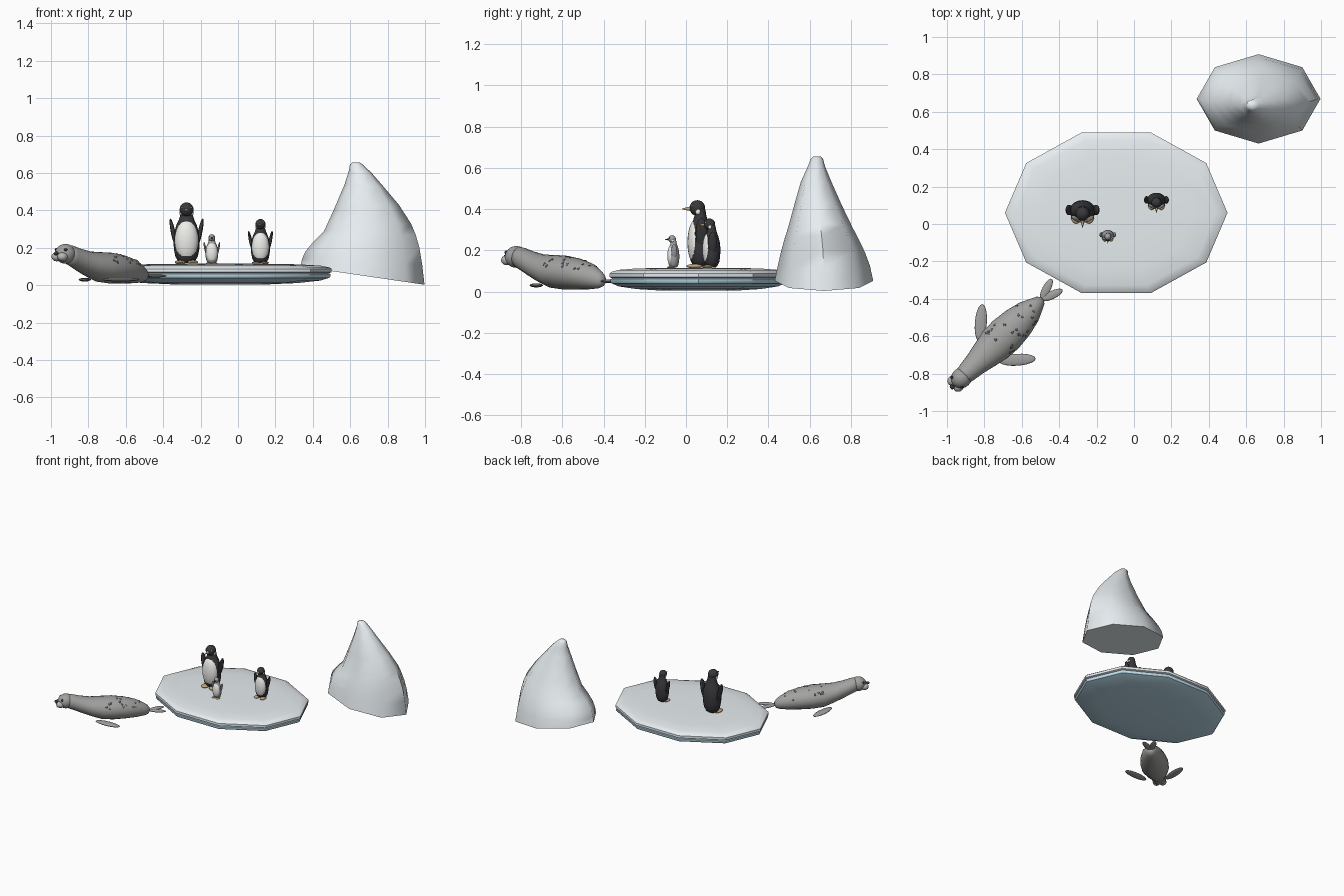
import bpy, bmesh, math, random
from mathutils import Vector, Matrix

if "Cube" in bpy.data.objects:
    bpy.data.objects.remove(bpy.data.objects["Cube"])

random.seed(4)


def material(name, rgb):
    m = bpy.data.materials.new(name)
    m.diffuse_color = (*rgb, 1)
    m.use_nodes = True
    m.node_tree.nodes["Principled BSDF"].inputs["Base Color"].default_value = m.diffuse_color
    return m


SNOW = material("snow", (0.80, 0.85, 0.88))
BLUE = material("blue_ice", (0.50, 0.72, 0.83))
BLACK = material("black", (0.04, 0.04, 0.045))
WHITE = material("white", (0.85, 0.85, 0.82))
DOWN = material("grey_down", (0.36, 0.36, 0.37))
TAN = material("tan", (0.55, 0.38, 0.2))
FUR = material("seal_fur", (0.36, 0.36, 0.35))
PALE = material("seal_muzzle", (0.48, 0.47, 0.46))
SPOT = material("seal_spot", (0.14, 0.14, 0.15))


def finish(name, bm, mat, matrix=None, angle=50):
    if matrix is not None:
        bm.transform(matrix)
    bmesh.ops.recalc_face_normals(bm, faces=bm.faces)
    me = bpy.data.meshes.new(name)
    bm.to_mesh(me)
    bm.free()
    me.materials.append(mat)
    ob = bpy.data.objects.new(name, me)
    bpy.context.collection.objects.link(ob)
    bpy.ops.object.select_all(action='DESELECT')
    bpy.context.view_layer.objects.active = ob
    ob.select_set(True)
    bpy.ops.object.shade_smooth_by_angle(angle=math.radians(angle))
    return ob


def loft(name, rings, mat, matrix=None, angle=50):
    """Skin closed rings of points and cap both ends."""
    bm = bmesh.new()
    loops = [[bm.verts.new(p) for p in r] for r in rings]
    n = len(loops[0])
    for a, b in zip(loops, loops[1:]):
        for i in range(n):
            j = (i + 1) % n
            bm.faces.new((a[i], a[j], b[j], b[i]))
    bm.faces.new(loops[0])
    bm.faces.new(loops[-1])
    return finish(name, bm, mat, matrix, angle)


def ellipse(n, cx, cy, z, rx, ry):
    return [(cx + rx * math.cos(2 * math.pi * i / n),
             cy + ry * math.sin(2 * math.pi * i / n), z) for i in range(n)]


def ball(name, loc, scale, mat, matrix=Matrix(), rot=None, seg=20):
    bm = bmesh.new()
    bmesh.ops.create_uvsphere(bm, u_segments=seg, v_segments=seg * 3 // 5, radius=1)
    m = Matrix.Translation(loc)
    if rot is not None:
        m = m @ rot
    return finish(name, bm, mat, matrix @ m @ Matrix.Diagonal((*scale, 1)), 180)


# Ice floe: ten-sided snow slab over a blue ice slab
def slab(name, profile, mat):
    loft(name, [ellipse(10, -0.095, 0.06, z, 0.595 * f, 0.452 * f) for f, z in profile], mat, angle=35)


slab("floe_snow", [(0.97, 0.064), (1, 0.07), (1, 0.088), (0.985, 0.095), (0.9, 0.105),
                   (0.7, 0.112), (0.35, 0.115)], SNOW)
slab("floe_ice", [(0.4, 0.004), (0.7, 0.012), (0.9, 0.025), (0.98, 0.04), (0.99, 0.048),
                  (0.99, 0.06), (0.96, 0.068)], BLUE)

# Iceberg: leaning eight-sided peak; each ring gives left/right x,z and y range
berg = [(.335, .10, .997, .003, .43, .908), (.342, .14, .985, .11, .445, .892),
        (.36, .18, .97, .20, .46, .868), (.405, .235, .95, .27, .477, .838),
        (.46, .29, .925, .33, .495, .808), (.515, .41, .86, .43, .525, .755),
        (.57, .54, .78, .525, .557, .705), (.592, .61, .715, .60, .59, .675),
        (.598, .642, .67, .642, .605, .665), (.61, .656, .652, .656, .617, .652)]
rings = []
for xl, zl, xr, zr, y0, y1 in berg:
    ring = []
    for i in range(8):
        c, s = math.cos(i * math.pi / 4), math.sin(i * math.pi / 4)
        t = (c + 1) / 2
        ring.append((xl + (xr - xl) * t, (y0 + y1) / 2 + (y1 - y0) / 2 * s, zl + (zr - zl) * t))
    rings.append(ring)
loft("iceberg", rings, SNOW, angle=60)


# Penguins
def penguin(tag, x, y, s, coat):
    m = Matrix.Translation((x, y, 0.113)) @ Matrix.Scale(s, 4)
    prof = [(.005, .03), (.015, .045), (.04, .06), (.08, .068), (.13, .07), (.17, .066),
            (.21, .054), (.235, .042), (.26, .034), (.285, .03)]
    loft(tag + "_body", [ellipse(24, 0, 0, z, r, r * 0.82) for z, r in prof], coat, m)
    ball(tag + "_belly", (0, -.022, .125), (.063, .041, .112), WHITE, m)
    ball(tag + "_head", (0, -.015, .292), (.037, .038, .038), coat, m)
    # beak along -y
    beak = [[(px, y0, .288 + pz) for px, pz, _ in ellipse(10, 0, 0, 0, r, r)]
            for y0, r in ((-.04, .012), (-.065, .008), (-.09, .001))]
    loft(tag + "_beak", beak, BLACK if coat is DOWN else TAN, m)
    for side, k in (("left", -1), ("right", 1)):
        tilt = Matrix.Rotation(k * 0.2, 4, 'Y')
        ball(f"{tag}_{side}_flipper", (k * .072, .005, .17), (.012, .028, .075), coat, m, tilt)
        ball(f"{tag}_{side}_foot", (k * .034, -.028, .01), (.028, .04, .011), TAN, m)
        ball(f"{tag}_{side}_cheek", (k * .029, -.012, .275), (.009, .013, .016), WHITE, m, seg=12)
        ball(f"{tag}_{side}_eye", (k * .024, -.041, .302), (.005, .005, .005),
             BLACK if coat is DOWN else WHITE, m, seg=10)


penguin("large_penguin", -0.275, 0.07, 1.0, BLACK)
penguin("small_penguin", 0.12, 0.125, 0.73, BLACK)
penguin("chick", -0.14, -0.06, 0.485, DOWN)

# Seal: local +x runs from tail to head
SEAL = Matrix.Translation((-0.49, -0.40, 0)) @ Matrix.Rotation(math.atan2(-0.43, -0.44), 4, 'Z')
stations = [(0, .055, .012, .014), (.012, .056, .028, .032), (.04, .062, .042, .047),
            (.1, .075, .07, .064), (.18, .085, .09, .076), (.27, .092, .1, .083),
            (.35, .097, .097, .08), (.43, .113, .08, .068), (.5, .135, .064, .061),
            (.56, .157, .055, .056), (.6, .168, .048, .05)]
loft("seal_body", [[(x, w, z + h) for w, h, _ in ellipse(24, 0, 0, 0, rw, rh)]
                   for x, z, rw, rh in stations], FUR, SEAL, 180)
ball("seal_head", (.605, 0, .168), (.058, .054, .053), FUR, SEAL)
ball("seal_nose", (.675, 0, .17), (.012, .014, .01), BLACK, SEAL, seg=12)
for side, k in (("left", 1), ("right", -1)):
    ball(f"seal_{side}_muzzle", (.648, k * .022, .152), (.03, .027, .024), PALE, SEAL)
    ball(f"seal_{side}_eye", (.638, k * .036, .19), (.009, .009, .009), BLACK, SEAL, seg=12)
    ball(f"seal_{side}_fore_flipper", (.325, k * .138, .03), (.1, .032, .01), FUR, SEAL,
         Matrix.Rotation(k * math.radians(-41), 4, 'Z'))
    ball(f"seal_{side}_tail_flipper", (-.052, k * .022, .05), (.062, .022, .008), FUR, SEAL,
         Matrix.Rotation(k * math.radians(-18), 4, 'Z'))

# Dark spots scattered over the back
for i in range(26):
    x = random.uniform(.06, .36)
    a, b = next((p, q) for p, q in zip(stations, stations[1:]) if p[0] <= x <= q[0])
    f = (x - a[0]) / (b[0] - a[0])
    z, rw, rh = (a[j] + (b[j] - a[j]) * f for j in (1, 2, 3))
    t = math.radians(random.uniform(15, 165))
    n = Vector((0, math.cos(t) / rw, math.sin(t) / rh)).normalized()
    ball(f"seal_spot_{i + 1}", (x, rw * math.cos(t), z + rh * math.sin(t)),
         (.008, .008, .002), SPOT, SEAL, n.to_track_quat('Z', 'Y').to_matrix().to_4x4(), seg=10)
